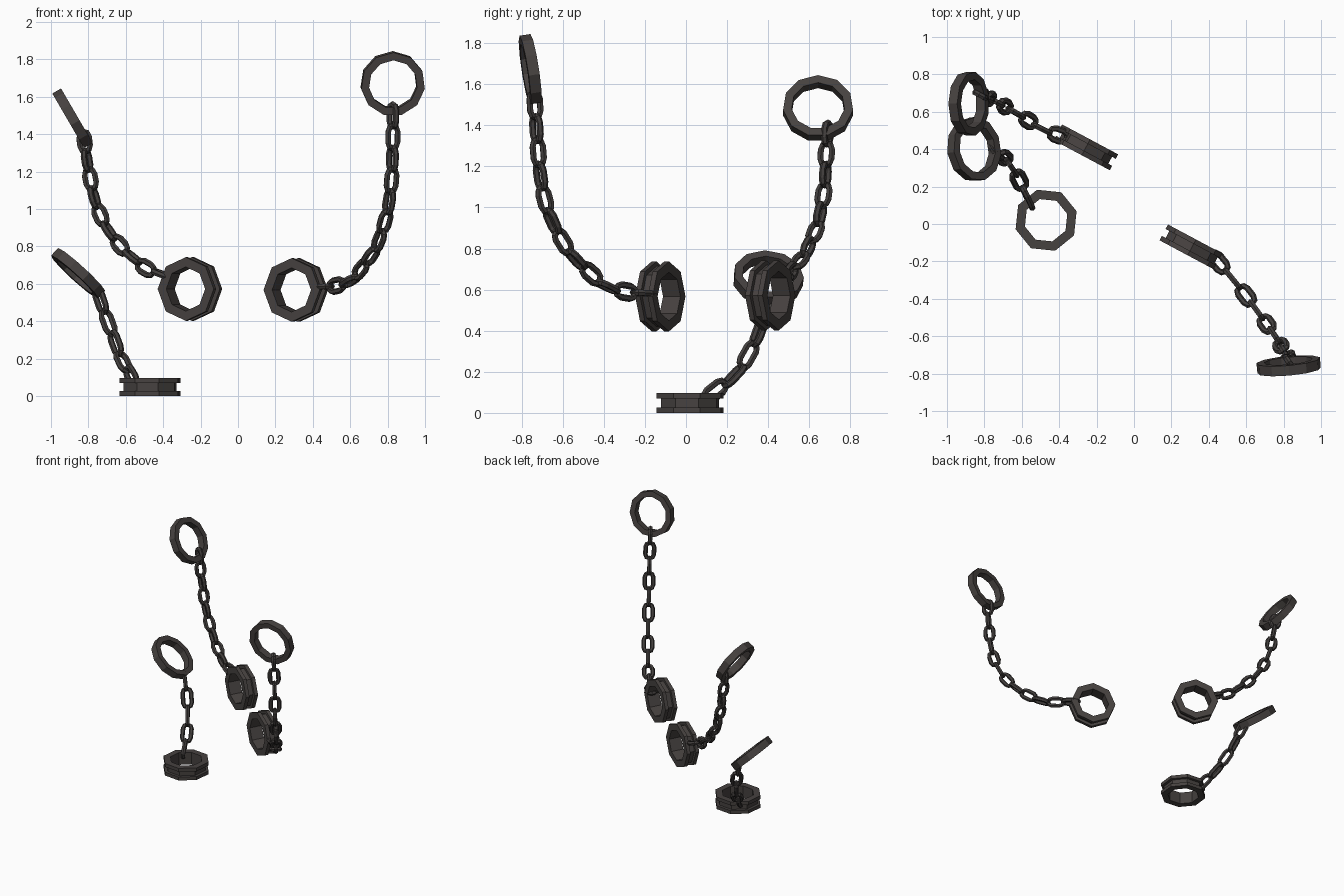
import bpy, bmesh, math
from mathutils import Vector as V

if "Cube" in bpy.data.objects:
    bpy.data.objects.remove(bpy.data.objects["Cube"])


def material(name, rgb):
    m = bpy.data.materials.new(name)
    m.diffuse_color = (*rgb, 1)
    m.use_nodes = True
    m.node_tree.nodes["Principled BSDF"].inputs["Base Color"].default_value = m.diffuse_color
    return m


IRON = material("dark iron", (0.062, 0.054, 0.051))
CHAIN = material("chain iron", (0.055, 0.049, 0.047))


def finish(name, bm, mat):
    bmesh.ops.recalc_face_normals(bm, faces=bm.faces)
    me = bpy.data.meshes.new(name)
    bm.to_mesh(me)
    bm.free()
    me.materials.append(mat)
    ob = bpy.data.objects.new(name, me)
    bpy.context.collection.objects.link(ob)


def skin(bm, loops):
    """Join a closed series of closed vertex loops with quads."""
    vs = [[bm.verts.new(p) for p in l] for l in loops]
    for i, a in enumerate(vs):
        b = vs[(i + 1) % len(vs)]
        for j in range(len(a)):
            k = (j + 1) % len(a)
            bm.faces.new((a[j], a[k], b[k], b[j]))


def lathe(name, profile, sides, centre, axis, ref):
    """Revolve a closed (radius, height) profile; one corner points to ref."""
    c, n = V(centre), V(axis).normalized()
    u = V(ref)
    u = (u - n * u.dot(n)).normalized()
    w = n.cross(u)
    bm = bmesh.new()
    loops = []
    for i in range(sides):
        a = 2 * math.pi * i / sides
        d = u * math.cos(a) + w * math.sin(a)
        loops.append([c + d * r + n * h for r, h in profile])
    skin(bm, loops)
    finish(name, bm, IRON)


def add_link(bm, c, t, side, length, width=0.094, wire=0.0165):
    """Rounded oblong link with a six-sided wire."""
    n = t.cross(side).normalized()
    r = width / 2 - wire
    straight = length / 2 - wire - r
    loops = []
    for end in (1, -1):
        for k in range(5):
            a = math.pi * k / 4 - math.pi / 2
            d = (t * math.cos(a) + side * math.sin(a)) * end
            p = c + t * straight * end + d * r
            loops.append([p + d * wire * math.cos(b) + n * wire * math.sin(b)
                          for b in (math.pi * j / 3 for j in range(6))])
    skin(bm, loops)


def sample(pts, count):
    """Evenly spaced points along a polyline."""
    pts = [V(p) for p in pts]
    segs = [(b - a).length for a, b in zip(pts, pts[1:])]
    total, out = sum(segs), []
    for i in range(count):
        d, k = total * i / (count - 1), 0
        while k < len(segs) - 1 and d > segs[k]:
            d -= segs[k]
            k += 1
        out.append(pts[k].lerp(pts[k + 1], min(d / segs[k], 1)))
    return out, total / (count - 1)


def chain(name, pts, count):
    cs, pitch = sample(pts, count)
    across = cs[-1] - cs[0]
    flat = V((across.y, -across.x, 0)).normalized()
    bm = bmesh.new()
    for i, c in enumerate(cs):
        t = (cs[min(i + 1, count - 1)] - cs[max(i - 1, 0)]).normalized()
        b = (flat - t * flat.dot(t)).normalized()
        add_link(bm, c, t, b if i % 2 else t.cross(b), pitch + 0.038)
    finish(name, bm, CHAIN)


# profiles: square wall ring, and cuff with two flanges and a groove
RING = [(0.130, -0.027), (0.172, -0.027), (0.172, 0.027), (0.130, 0.027)]
CUFF = [(0.118, -0.048), (0.17, -0.048), (0.17, -0.021), (0.147, -0.021),
        (0.147, 0.021), (0.17, 0.021), (0.17, 0.048), (0.118, 0.048)]
UP = (0, 0, 1)

# right-hand shackle
lathe("right_wall_ring", RING, 11, (0.827, -0.758, 1.67), (-0.09, 0.98, 0.15), UP)
lathe("right_cuff", CUFF, 8, (0.309, -0.125, 0.567), (0.47, 0.88, 0), UP)
chain("right_chain", [(0.828, -0.735, 1.5), (0.828, -0.725, 1.33), (0.82, -0.706, 1.13),
                      (0.80, -0.675, 0.98), (0.755, -0.60, 0.835), (0.695, -0.515, 0.72),
                      (0.60, -0.385, 0.615), (0.52, -0.285, 0.588), (0.452, -0.205, 0.583)], 12)

# upper left shackle
lathe("upper_left_wall_ring", RING, 11, (-0.883, 0.643, 1.482), (0.86, 0, 0.5), UP)
lathe("upper_left_cuff", CUFF, 8, (-0.257, 0.41, 0.572), (0.47, 0.88, 0), UP)
chain("upper_left_chain", [(-0.82, 0.688, 1.36), (-0.806, 0.682, 1.25), (-0.783, 0.677, 1.13),
                           (-0.762, 0.665, 1.027), (-0.71, 0.64, 0.91), (-0.65, 0.605, 0.824),
                           (-0.575, 0.56, 0.75), (-0.495, 0.51, 0.685), (-0.405, 0.475, 0.65)], 10)

# lower left shackle, cuff lying on the ground
lathe("lower_left_wall_ring", RING, 11, (-0.855, 0.40, 0.655), (0.67, 0.1, 0.735), UP)
lathe("lower_left_cuff", CUFF, 8, (-0.47, 0.02, 0.048), UP, (-0.88, 0.477, 0))
chain("lower_left_chain", [(-0.735, 0.385, 0.51), (-0.715, 0.375, 0.44), (-0.68, 0.34, 0.36),
                           (-0.645, 0.29, 0.255), (-0.605, 0.22, 0.16), (-0.57, 0.14, 0.105)], 5)
